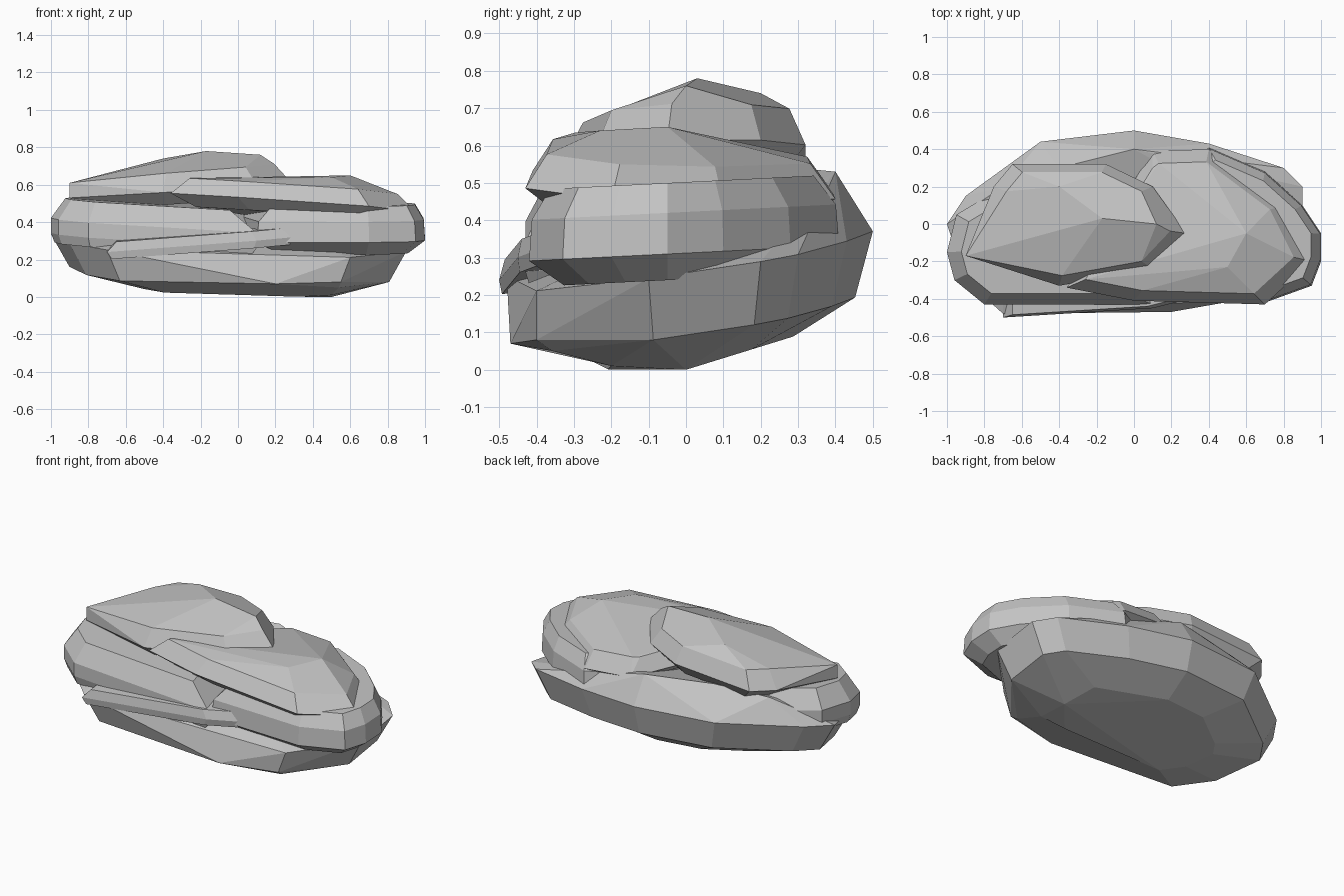
import bpy
import bmesh
from mathutils import Vector

# Remove the default object
default_cube = bpy.data.objects.get("Cube")
if default_cube:
    bpy.data.objects.remove(default_cube, do_unlink=True)

# Single stone colour
stone = bpy.data.materials.new("stone grey")
stone.use_nodes = True
grey = (0.55, 0.55, 0.55, 1)
stone.diffuse_color = grey
shader = next(node for node in stone.node_tree.nodes if node.type == 'BSDF_PRINCIPLED')
shader.inputs["Base Color"].default_value = grey
shader.inputs["Roughness"].default_value = 0.9


def chisel(bm):
    """Turn loose corner points into one convex stone with broad flat facets."""
    hull = bmesh.ops.convex_hull(bm, input=bm.verts[:], use_existing_faces=False)
    unused = {part for part in hull["geom_interior"] + hull["geom_unused"]
              if isinstance(part, bmesh.types.BMVert)}
    bmesh.ops.delete(bm, geom=list(unused), context='VERTS')
    bmesh.ops.dissolve_limit(bm, angle_limit=0.1, verts=bm.verts[:], edges=bm.edges[:])
    bmesh.ops.recalc_face_normals(bm, faces=bm.faces[:])


def slab(name, outline, layers, tilt, peaks=()):
    """Stack scaled copies of a plan outline, tilt them, add peaks and wrap the result.

    layers: pairs of outline scale and height; tilt: rise along x and along y.
    """
    bm = bmesh.new()
    plan = [Vector(corner) for corner in outline]
    centre = sum(plan, Vector((0, 0))) / len(plan)
    slope = Vector(tilt)
    for scale, height in layers:
        for corner in plan:
            offset = (corner - centre) * scale
            spot = centre + offset
            bm.verts.new((spot.x, spot.y, height + offset.dot(slope)))
    for peak in peaks:
        bm.verts.new(peak)
    chisel(bm)
    mesh = bpy.data.meshes.new(name)
    bm.to_mesh(mesh)
    bm.free()
    mesh.materials.append(stone)
    rock = bpy.data.objects.new(name, mesh)
    bpy.context.collection.objects.link(rock)


# Base boulder: narrow keel, jutting front foot, wide rim and a crest along the back
slab("base_boulder",
     outline=[(-1, 0), (-.9, -.3), (-.7, -.48), (.2, -.43), (.6, -.4), (.9, -.1),
              (.9, .2), (.8, .3), (.4, .43), (0, .5), (-.5, .44), (-.9, .15)],
     layers=[(.55, .05), (.9, .13), (1, .3)],
     tilt=(-.04, .15),
     peaks=[(.5, 0, 0), (.5, -.2, .01), (0, -.46, .07), (.2, -.47, .07), (.55, -.4, .08),
            (-.45, -.43, .1), (0, .4, .53), (-.4, .3, .54), (-.7, .2, .5)])

# Thin wedge leaning against the front
slab("front_wedge",
     outline=[(-.7, -.5), (.1, -.45), (.3, -.4), (0, -.2), (-.7, -.2)],
     layers=[(.95, .25), (1, .29), (.9, .34)],
     tilt=(.07, .1))

# Left middle slab under the cap
slab("left_slab",
     outline=[(-1, -.15), (-.96, -.3), (-.8, -.43), (.1, -.43), (0, .1), (-.7, .2), (-.95, .05)],
     layers=[(.95, .27), (1, .32), (1, .4), (.8, .51)],
     tilt=(-.06, .05))

# Right lower slab with a dark undercut
slab("right_lower_slab",
     outline=[(1, -.05), (1, -.2), (.95, -.33), (.7, -.42), (.1, -.4), (0, .2), (.4, .41),
              (.7, .28), (.9, .1)],
     layers=[(.75, .24), (1, .31), (.98, .42), (.85, .5)],
     tilt=(0, .05))

# Right upper slab with the broad sloping top face
slab("right_upper_slab",
     outline=[(.95, -.2), (.7, -.43), (0, -.41), (-.36, -.34), (-.1, .1),
              (.1, .39), (.4, .4), (.8, .1)],
     layers=[(.8, .43), (1, .49), (.85, .58)],
     tilt=(-.07, -.06),
     peaks=[(.6, -.05, .65), (.5, -.23, .64), (.1, -.2, .62), (.1, .3, .57)])

# Cap stone: steep front, overhanging rim, flat underside and a raised ridge
slab("cap_stone",
     outline=[(-.9, -.17), (-.4, -.33), (.1, -.24), (.28, -.05), (.1, .2),
              (-.15, .32), (-.65, .32), (-.75, .2)],
     layers=[(.8, .51), (1, .58), (.85, .68)],
     tilt=(.07, .04),
     peaks=[(-.9, -.17, .61), (-.17, .03, .78), (.12, 0, .76), (-.4, .2, .74), (-.35, 0, .75)])
